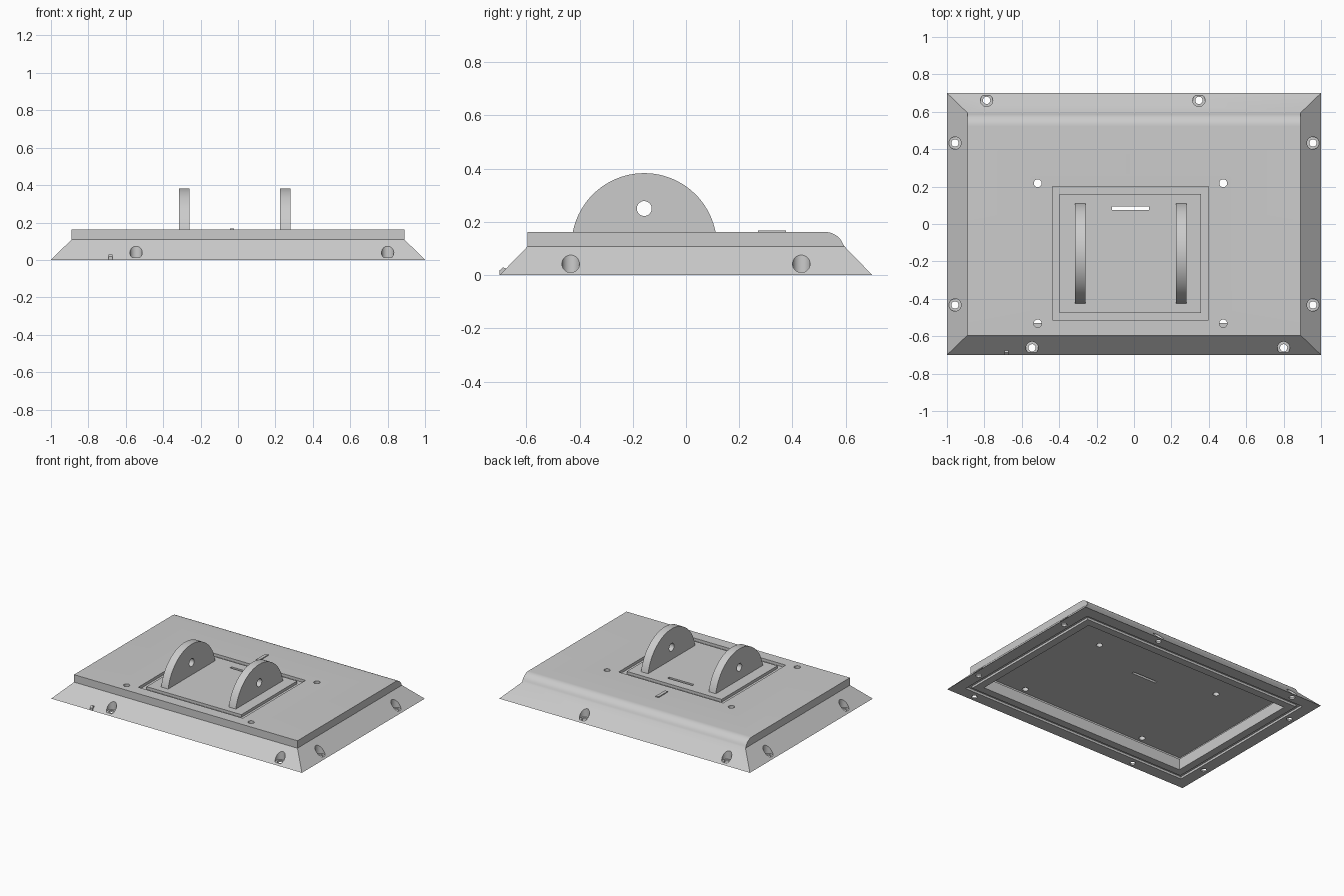
import bpy, bmesh, math

if "Cube" in bpy.data.objects:
    bpy.data.objects.remove(bpy.data.objects["Cube"], do_unlink=True)

grey = bpy.data.materials.new("plain grey")
grey.use_nodes = True
grey.diffuse_color = (0.6, 0.6, 0.6, 1)
grey.node_tree.nodes["Principled BSDF"].inputs["Base Color"].default_value = (0.6, 0.6, 0.6, 1)


def finish(name, bm):
    bmesh.ops.recalc_face_normals(bm, faces=bm.faces)
    mesh = bpy.data.meshes.new(name)
    bm.to_mesh(mesh)
    bm.free()
    mesh.materials.append(grey)
    obj = bpy.data.objects.new(name, mesh)
    bpy.context.collection.objects.link(obj)
    return obj


def activate(obj):
    bpy.ops.object.select_all(action='DESELECT')
    obj.select_set(True)
    bpy.context.view_layer.objects.active = obj


def loft(name, rings, closed=False):
    """Skin a list of equal vertex rings, capping the ends or joining them."""
    bm = bmesh.new()
    loops = [[bm.verts.new(p) for p in ring] for ring in rings]
    n = len(rings[0])
    pairs = list(zip(loops, loops[1:])) + ([(loops[-1], loops[0])] if closed else [])
    for a, b in pairs:
        for i in range(n):
            j = (i + 1) % n
            bm.faces.new((a[i], a[j], b[j], b[i]))
    if not closed:
        bm.faces.new(loops[0])
        bm.faces.new(loops[-1])
    return finish(name, bm)


def rect(x0, x1, y0, y1, z):
    return [(x0, y0, z), (x1, y0, z), (x1, y1, z), (x0, y1, z)]


def box(name, x0, x1, y0, y1, z0, z1):
    return loft(name, [rect(x0, x1, y0, y1, z) for z in (z0, z1)])


def frame(name, x0, x1, y0, y1, w, z0, z1):
    outer, inner = (x0, x1, y0, y1), (x0 + w, x1 - w, y0 + w, y1 - w)
    return loft(name, [rect(*outer, z0), rect(*outer, z1),
                       rect(*inner, z1), rect(*inner, z0)], closed=True)


def rod(name, x, y, r, z0, z1):
    ring = [(x + r * math.cos(a), y + r * math.sin(a))
            for a in (math.tau * i / 32 for i in range(32))]
    return loft(name, [[(px, py, z) for px, py in ring] for z in (z0, z1)])


def cut(target, cutters):
    for cutter in cutters:
        cutter.hide_render = True
        mod = target.modifiers.new("cut", 'BOOLEAN')
        mod.operation, mod.solver, mod.object = 'DIFFERENCE', 'EXACT', cutter
        activate(target)
        bpy.ops.object.modifier_apply(modifier=mod.name)
        bpy.data.objects.remove(cutter, do_unlink=True)


def smooth(obj):
    activate(obj)
    bpy.ops.object.shade_smooth_by_angle(angle=math.radians(25))


# Housing: sloped skirt below a straight-sided top with a rounded back edge
TOP, SHOULDER, HX, HY = 0.162, 0.108, 0.891, 0.595
arc = [(0.523 + 0.072 * math.sin(a), TOP - 0.072 + 0.072 * math.cos(a))
       for a in (math.radians(74) * i / 10 for i in range(10))]
profile = [(-HY, SHOULDER), (-HY, TOP)] + arc + [(HY, SHOULDER)]
bm = bmesh.new()
foot = [bm.verts.new(p) for p in rect(-1, 1, -0.7, 0.7, 0)]
left, right = [[bm.verts.new((x, y, z)) for y, z in profile] for x in (-HX, HX)]
for i in range(len(profile) - 1):
    bm.faces.new((left[i], right[i], right[i + 1], left[i + 1]))
bm.faces.new(left)
bm.faces.new(right)
shoulder = [left[0], right[0], right[-1], left[-1]]
for i in range(4):
    j = (i + 1) % 4
    bm.faces.new((foot[i], foot[j], shoulder[j], shoulder[i]))
bm.faces.new(foot)
housing = finish("housing", bm)

# Underside opening with a wider cavity above its lip, seal groove,
# and a shallow groove around the mounting pad
cutters = [box("opening", -0.83, 0.83, -0.53, 0.53, -0.05, 0.1),
           box("cavity", -0.868, 0.868, -0.57, 0.57, 0.08, 0.12),
           frame("seal_groove", -0.915, 0.915, -0.615, 0.615, 0.03, -0.05, 0.016),
           frame("pad_groove", -0.436, 0.398, -0.514, 0.2, 0.039, 0.142, 0.25),
           box("cable_slot", -0.117, 0.081, 0.075, 0.094, 0.1, 0.25)]

# Counterbored screw holes in the skirt
screws = [(-0.788, 0.661), (0.347, 0.661), (-0.545, -0.662), (0.8, -0.662)]
screws += [(sx * 0.957, y) for sx in (-1, 1) for y in (-0.433, 0.433)]
for x, y in screws:
    cutters.append(rod("counterbore", x, y, 0.033, 0.012, 0.3))
    cutters.append(rod("screw_hole", x, y, 0.0195, -0.05, 0.1))

# Four plain holes through the top plate
for x in (-0.515, 0.477):
    for y in (-0.532, 0.218):
        cutters.append(rod("plate_hole", x, y, 0.021, 0.1, 0.3))
cut(housing, cutters)
smooth(housing)

# Pair of round-topped pivot lugs, each with a pin hole
CY, CZ, R = -0.157, 0.11, 0.273
sweep = math.acos((TOP - 0.005 - CZ) / R)
for name, x in (("right_lug", -0.2875), ("left_lug", 0.2525)):
    pts = [(CY + R * math.sin(a), CZ + R * math.cos(a))
           for a in (sweep * (i / 20 - 1) for i in range(41))]
    lug = loft(name, [[(x + dx, y, z) for y, z in pts] for dx in (-0.028, 0.028)])
    pin = [(CY + 0.028 * math.cos(a), 0.25 + 0.028 * math.sin(a))
           for a in (math.tau * i / 32 for i in range(32))]
    cut(lug, [loft("pin", [[(x + dx, y, z) for y, z in pin] for dx in (-0.1, 0.1)])])
    smooth(lug)

# Small raised rib on the top, and a nub at the foot of the front slope
box("top_rib", -0.044, -0.021, 0.27, 0.375, TOP - 0.004, TOP + 0.006)
nub = [(-0.7, 0.0), (-0.7, 0.018), (-0.688, 0.029), (-0.675, 0.025)]
loft("front_nub", [[(x, y, z) for y, z in nub] for x in (-0.692, -0.672)])
